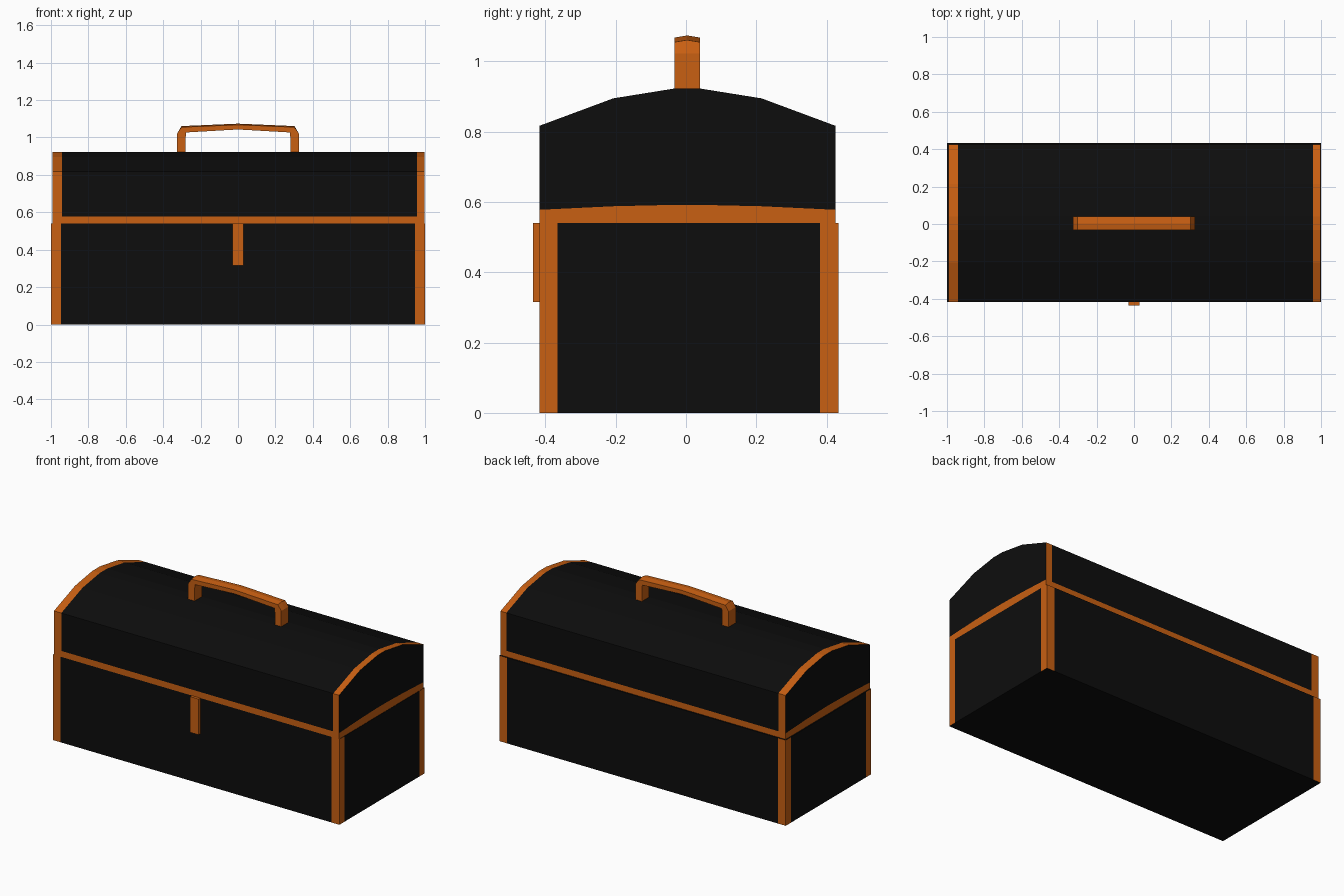
import bpy, bmesh

if "Cube" in bpy.data.objects:
    bpy.data.objects.remove(bpy.data.objects["Cube"])


def material(name, rgb):
    m = bpy.data.materials.new(name)
    m.diffuse_color = (*rgb, 1)
    m.use_nodes = True
    m.node_tree.nodes["Principled BSDF"].inputs["Base Color"].default_value = m.diffuse_color
    return m


BLACK = material("black", (0.004, 0.004, 0.004))
ORANGE = material("orange", (0.58, 0.115, 0.006))


def finish(name, bm):
    bmesh.ops.recalc_face_normals(bm, faces=bm.faces)
    me = bpy.data.meshes.new(name)
    bm.to_mesh(me)
    bm.free()
    me.materials.append(BLACK)
    me.materials.append(ORANGE)
    ob = bpy.data.objects.new(name, me)
    bpy.context.collection.objects.link(ob)
    return ob


def shell(name, xs, columns, orange):
    """Closed box with grid-cut sides; columns = [(y, [z levels])]; orange(side, i, j) picks trim."""
    bm = bmesh.new()
    nx, ny, nz = len(xs), len(columns), len(columns[0][1])
    grid = {}

    def v(i, j, k):
        if (i, j, k) not in grid:
            y, zs = columns[j]
            grid[i, j, k] = bm.verts.new((xs[i], y, zs[k]))
        return grid[i, j, k]

    def quad(keys, side, a, b):
        f = bm.faces.new([v(*key) for key in keys])
        f.material_index = int(orange(side, a, b))

    for i in (0, nx - 1):
        for j in range(ny - 1):
            for k in range(nz - 1):
                quad([(i, j, k), (i, j + 1, k), (i, j + 1, k + 1), (i, j, k + 1)], "end", j, k)
    for j in (0, ny - 1):
        for i in range(nx - 1):
            for k in range(nz - 1):
                quad([(i, j, k), (i + 1, j, k), (i + 1, j, k + 1), (i, j, k + 1)], "front", i, k)
    for k, side in ((0, "bottom"), (nz - 1, "top")):
        for i in range(nx - 1):
            for j in range(ny - 1):
                quad([(i, j, k), (i + 1, j, k), (i + 1, j + 1, k), (i, j + 1, k)], side, i, j)
    return finish(name, bm)


# Base box with corner strips
shell("base_box", [-1, -0.947, 0.945, 1],
      [(y, [0, 0.54]) for y in (-0.417, -0.365, 0.382, 0.434)],
      lambda side, a, b: side in ("front", "end") and a != 1)

# Arched lid: lower band all round, trim along both ends of front, top and back
lid_profile = [(-0.417, 0.578, 0.817), (-0.207, 0.588, 0.895), (-0.033, 0.592, 0.923),
               (0.040, 0.592, 0.923), (0.215, 0.588, 0.895), (0.425, 0.578, 0.817)]


def lid_trim(side, a, b):
    if side == "end":
        return b == 0
    if side == "front":
        return b == 0 or a != 1
    return side == "bottom" or a != 1


shell("lid", [-0.993, -0.942, 0.957, 0.998],
      [(y, [0.54, band, top]) for y, band, top in lid_profile], lid_trim)

# Front latch
shell("latch", [-0.03, 0.03], [(-0.435, [0.315, 0.54]), (-0.41, [0.315, 0.54])],
      lambda *a: True)

# Carrying handle: outer and inner path, with a slight ridge along the outside
outer = [(-0.325, 0.915), (-0.325, 1.022), (-0.302, 1.055), (0, 1.068),
         (0.302, 1.055), (0.325, 1.022), (0.325, 0.915)]
inner = [(-0.28, 0.915), (-0.28, 1.0), (-0.277, 1.027), (0, 1.043),
         (0.277, 1.027), (0.28, 1.0), (0.28, 0.915)]
bm = bmesh.new()
rings = []
for n, ((ox, oz), (ix, iz)) in enumerate(zip(outer, inner)):
    ridge = 0.006 if 1 < n < 5 else 0
    rings.append([bm.verts.new(p) for p in (
        (ox, -0.033, oz), (ox, 0.003, oz + ridge), (ox, 0.04, oz),
        (ix, 0.04, iz), (ix, -0.033, iz))])
for r, s in zip(rings, rings[1:]):
    for k in range(5):
        bm.faces.new((r[k], r[(k + 1) % 5], s[(k + 1) % 5], s[k]))
bm.faces.new(rings[0])
bm.faces.new(rings[-1])
for f in bm.faces:
    f.material_index = 1
finish("handle", bm)
